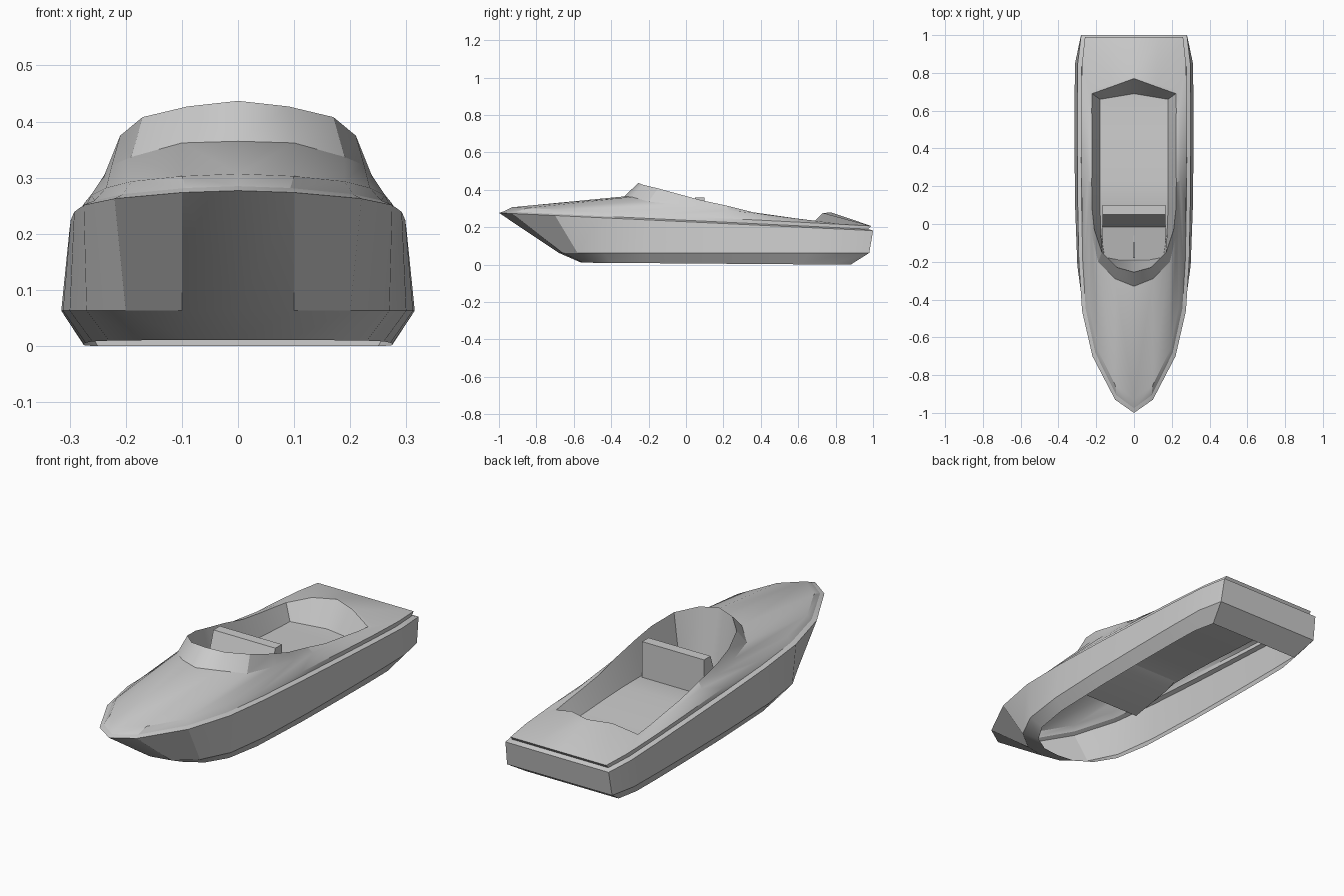
import bpy, bmesh

if "Cube" in bpy.data.objects:
    bpy.data.objects.remove(bpy.data.objects["Cube"])


def loop(outline, z):
    """Half outline (bow centre -> stern centre) lifted by a height function of y."""
    return [(x, y, z(y)) for x, y in outline]


def finish(obj, mirror=True, angle=0.45):
    if mirror:
        m = obj.modifiers.new("mirror", 'MIRROR')
        m.use_clip = True
        m.merge_threshold = 0.0005
    bpy.ops.object.select_all(action='DESELECT')
    obj.select_set(True)
    bpy.context.view_layer.objects.active = obj
    bpy.ops.object.shade_smooth_by_angle(angle=angle)


def loft(name, loops, angle=0.45):
    """Skin a stack of half loops with quads and mirror it across x."""
    bm = bmesh.new()
    rows = [[bm.verts.new(p) for p in lp] for lp in loops]
    for a, b in zip(rows, rows[1:]):
        for i in range(len(a) - 1):
            bm.faces.new((a[i], a[i + 1], b[i + 1], b[i]))
    bmesh.ops.remove_doubles(bm, verts=bm.verts, dist=0.0005)
    bmesh.ops.dissolve_degenerate(bm, edges=bm.edges, dist=0.0005)
    me = bpy.data.meshes.new(name)
    bm.to_mesh(me)
    bm.free()
    obj = bpy.data.objects.new(name, me)
    bpy.context.collection.objects.link(obj)
    finish(obj, True, angle)
    return obj


def extrude_x(name, profile, half):
    """Closed (y, z) profile extruded from -half to half."""
    bm = bmesh.new()
    f = bm.faces.new([bm.verts.new((-half, y, z)) for y, z in profile])
    r = bmesh.ops.extrude_face_region(bm, geom=[f])
    vs = [v for v in r["geom"] if isinstance(v, bmesh.types.BMVert)]
    bmesh.ops.translate(bm, verts=vs, vec=(2 * half, 0, 0))
    bmesh.ops.recalc_face_normals(bm, faces=bm.faces)
    me = bpy.data.meshes.new(name)
    bm.to_mesh(me)
    bm.free()
    obj = bpy.data.objects.new(name, me)
    bpy.context.collection.objects.link(obj)
    finish(obj, False)
    return obj


# Hull: open bottom edge, chine, gunwale, small inward step
bottom = loop([(0, -.56), (.09, -.55), (.17, -.50), (.23, -.40), (.26, -.22), (.272, .10),
               (.275, .40), (.275, .62), (.272, .77), (.25, .88), (.125, .88), (0, .88)],
              lambda y: .0075 * (.88 - y))
chine = loop([(0, -.68), (.10, -.66), (.20, -.58), (.27, -.44), (.30, -.22), (.312, .10),
              (.315, .40), (.315, .65), (.312, .85), (.285, .98), (.14, .98), (0, .98)],
             lambda y: .063)
gunwale = loop([(0, -1), (.10, -.93), (.22, -.70), (.275, -.46), (.292, -.20), (.298, .10),
                (.30, .40), (.30, .65), (.298, .85), (.28, 1), (.14, 1), (0, 1)],
               lambda y: .277 - .0475 * (1 + y))
step = [(x * .93, y * .975, z + .008) for x, y, z in gunwale]
loft("hull", [bottom, chine, gunwale, step])

# Deck: bevelled edge, deck surface, flared windscreen coaming up to the cockpit rim
deck_edge = loop([(0, -.93), (.10, -.85), (.19, -.67), (.235, -.45), (.262, -.20), (.275, .10),
                  (.28, .40), (.28, .65), (.275, .85), (.26, .99), (.13, .99), (0, .99)],
                 lambda y: .307 - .052 * (y + .93))
base = [(0, -.33, .365), (.10, -.29, .362), (.19, -.20, .337), (.225, -.05, .322),
        (.238, .10, .305), (.245, .23, .29), (.245, .36, .276), (.245, .50, .258),
        (.24, .62, .243), (.235, .705, .234), (.115, .742, .274), (0, .78, .278)]
rim = [(0, -.255, .437), (.09, -.23, .427), (.17, -.15, .408), (.21, -.03, .375),
       (.222, .08, .345), (.224, .22, .315), (.222, .36, .28), (.222, .50, .26),
       (.224, .60, .246), (.222, .69, .235), (.11, .73, .275), (0, .77, .28)]
loft("deck", [step, deck_edge, base, rim])

# Cockpit tub: inner walls and floor
floor = [(0, -.19, .13), (.08, -.19, .13), (.155, -.175, .13), (.175, -.05, .15),
         (.18, .08, .185), (.18, .22, .185), (.18, .36, .18), (.18, .50, .172),
         (.18, .60, .167), (.18, .66, .165), (.09, .675, .165), (0, .69, .165)]
centre = [(0, y, z) for x, y, z in floor]
loft("cockpit_tub", [rim, floor, centre])

# Bench seat with upright back, and the control lever in front of it
extrude_x("seat", [(.10, .185), (.10, .36), (.05, .36), (-.015, .175), (-.185, .135),
                   (-.185, .122), (.04, .16)], .168)
extrude_x("control_lever", [(-.18, .13), (-.06, .15), (-.06, .17), (-.18, .15)], .004)
